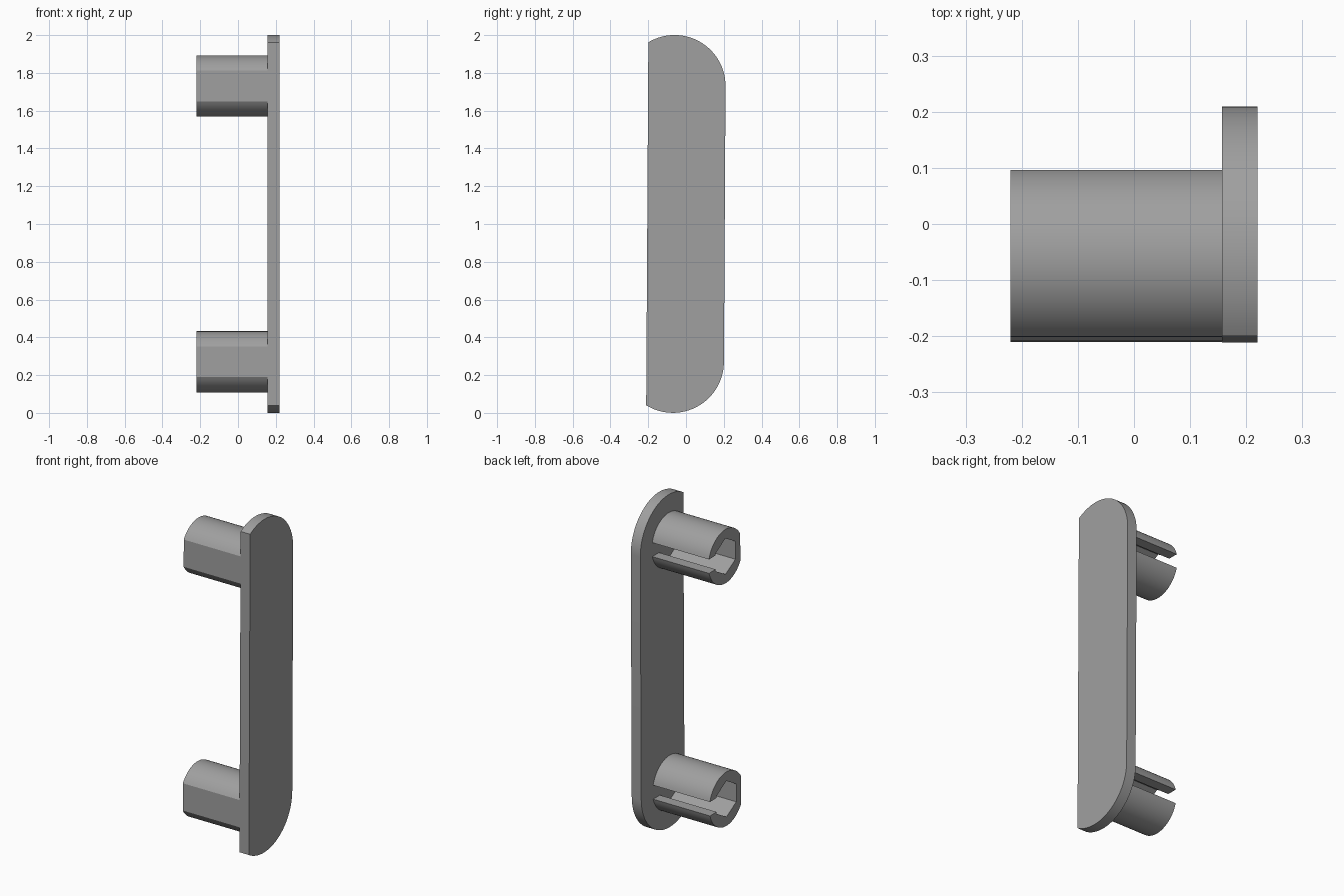
import bpy, bmesh, math
from mathutils import Matrix

if "Cube" in bpy.data.objects:
    bpy.data.objects.remove(bpy.data.objects["Cube"])

grey = bpy.data.materials.new("mid grey")
grey.diffuse_color = (0.35, 0.35, 0.35, 1)
grey.use_nodes = True
grey.node_tree.nodes["Principled BSDF"].inputs["Base Color"].default_value = grey.diffuse_color

AXIS_Y = -0.065    # line through the post centres
FRONT_Y = -0.205   # flat front edge shared by plate and posts
INNER_X, OUTER_X, POST_X = 0.157, 0.22, -0.22
TILT = Matrix.Translation((0, 0, 1)) @ Matrix.Rotation(-0.006, 4, 'X') @ Matrix.Translation((0, 0, -1))


def arc(cy, cz, r, start, end, steps):
    """Points (y, z) on an arc, angles in radians."""
    return [(cy + r * math.cos(start + (end - start) * i / steps),
             cz + r * math.sin(start + (end - start) * i / steps)) for i in range(steps + 1)]


def extrude_profile(name, profile, x0, x1):
    """Extrude a closed (y, z) outline along x."""
    bm = bmesh.new()
    face = bm.faces.new([bm.verts.new((x0, y, z)) for y, z in profile])
    ext = bmesh.ops.extrude_face_region(bm, geom=[face])
    verts = [v for v in ext["geom"] if isinstance(v, bmesh.types.BMVert)]
    bmesh.ops.translate(bm, verts=verts, vec=(x1 - x0, 0, 0))
    bmesh.ops.recalc_face_normals(bm, faces=bm.faces)
    bm.transform(TILT)
    mesh = bpy.data.meshes.new(name)
    bm.to_mesh(mesh)
    bm.free()
    mesh.materials.append(grey)
    obj = bpy.data.objects.new(name, mesh)
    bpy.context.collection.objects.link(obj)
    bpy.ops.object.select_all(action='DESELECT')
    obj.select_set(True)
    bpy.context.view_layer.objects.active = obj
    bpy.ops.object.shade_smooth_by_angle(angle=math.radians(25))


# Long plate: rounded ends, cut flat along the front
R = 0.27
cut = math.acos((FRONT_Y - AXIS_Y) / R)
upper = arc(AXIS_Y, 1.73, R, 0, cut, 32)
lower = arc(AXIS_Y, 0.27, R, -cut, 0, 32)
plate = [(min(y, 0.205), z) for y, z in upper + lower]
extrude_profile("plate", plate, INNER_X, OUTER_X)

# Posts: round with a flat front, hexagonal bore, slot along the back
r, hex_r, slot = 0.162, 0.108, 0.042
flat = math.acos((FRONT_Y - AXIS_Y) / r)
gap = math.asin(slot / r)
hex_flat = hex_r * math.cos(math.pi / 6)
for name, cz in (("upper_post", 1.73), ("lower_post", 0.27)):
    outline = arc(AXIS_Y, cz, r, gap, flat, 24)
    outline += arc(AXIS_Y, cz, r, -flat, -gap, 24)
    outline.append((AXIS_Y + hex_flat, cz - slot))
    outline += arc(AXIS_Y, cz, hex_r, -math.pi / 6, -math.pi * 11 / 6, 5)
    outline.append((AXIS_Y + hex_flat, cz + slot))
    extrude_profile(name, outline, INNER_X, POST_X)
